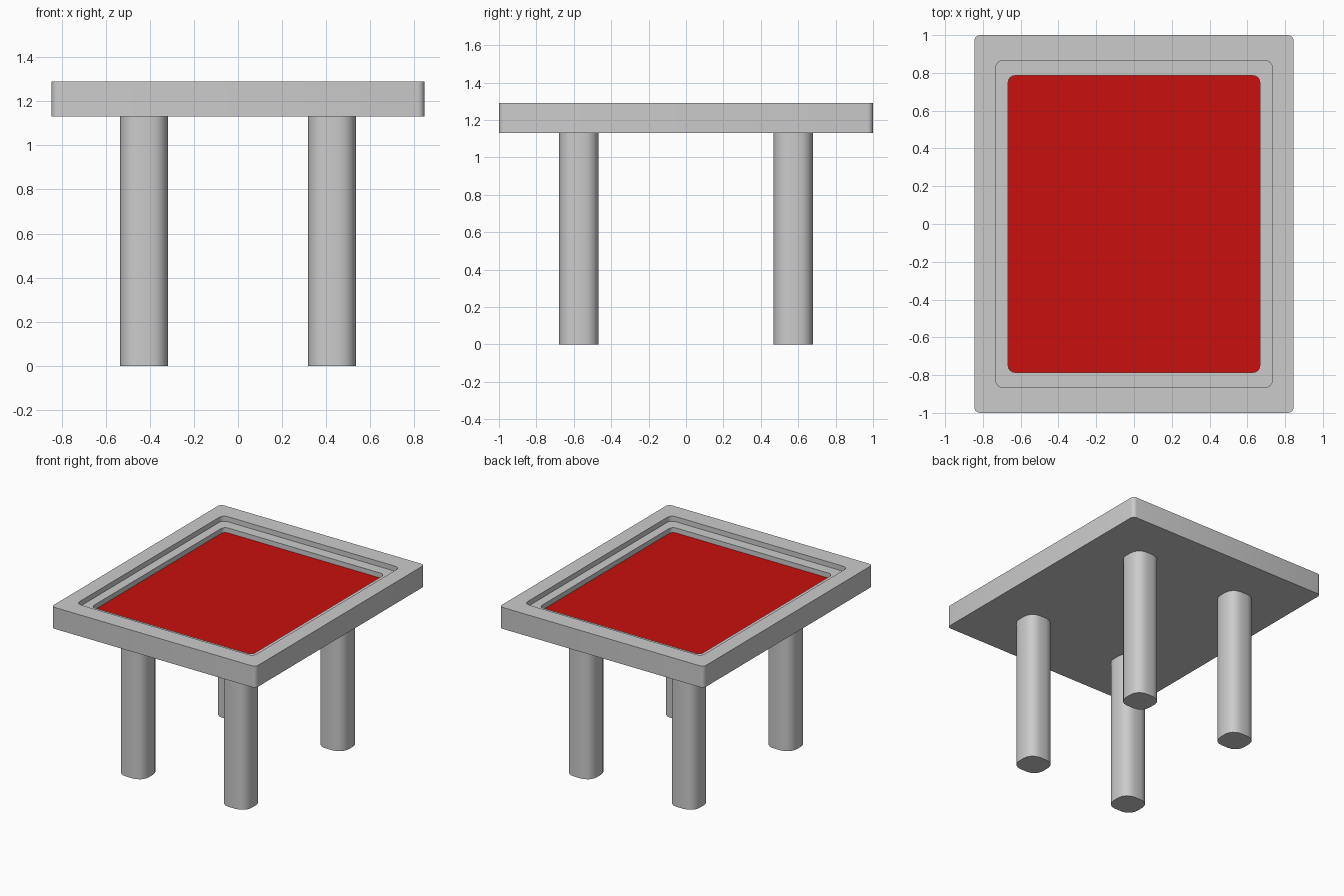
import bpy, bmesh
from math import sin, cos, pi, radians

if "Cube" in bpy.data.objects:
    bpy.data.objects.remove(bpy.data.objects["Cube"])


def rounded_rect(hx, hy, r, seg, cx=0, cy=0):
    """Outline points of a rounded rectangle, counter-clockwise."""
    pts = []
    for i, (sx, sy) in enumerate([(1, 1), (-1, 1), (-1, -1), (1, -1)]):
        for k in range(seg + 1):
            a = (i + k / seg) * pi / 2
            pts.append((cx + sx * (hx - r) + r * cos(a), cy + sy * (hy - r) + r * sin(a)))
    return pts


def loft(name, rings):
    """Skin a list of (outline, z) rings and cap both ends."""
    bm = bmesh.new()
    loops = [[bm.verts.new((x, y, z)) for x, y in pts] for pts, z in rings]
    n = len(loops[0])
    for a, b in zip(loops, loops[1:]):
        for i in range(n):
            j = (i + 1) % n
            bm.faces.new((a[i], a[j], b[j], b[i]))
    bm.faces.new(loops[0][::-1])
    bm.faces.new(loops[-1])
    bmesh.ops.recalc_face_normals(bm, faces=bm.faces)
    mesh = bpy.data.meshes.new(name)
    bm.to_mesh(mesh)
    bm.free()
    obj = bpy.data.objects.new(name, mesh)
    bpy.context.collection.objects.link(obj)
    bpy.ops.object.select_all(action='DESELECT')
    obj.select_set(True)
    bpy.context.view_layer.objects.active = obj
    bpy.ops.object.shade_smooth_by_angle(angle=radians(35))
    return obj


BOTTOM, TOP = 1.13, 1.29
LEDGE, FLOOR = TOP - 0.038, TOP - 0.078

# Table top: slab with a two-step recess
outer = rounded_rect(0.845, 1.0, 0.03, 4)
step = rounded_rect(0.733, 0.866, 0.04, 4)
inner = rounded_rect(0.666, 0.785, 0.035, 4)
loft("table_top", [(outer, BOTTOM), (outer, TOP), (step, TOP),
                   (step, LEDGE), (inner, LEDGE), (inner, FLOOR)])

# Red panel lying on the recess floor
panel = loft("red_panel", [(inner, FLOOR - 0.01), (inner, FLOOR + 0.003)])
red = bpy.data.materials.new("red")
red.diffuse_color = (0.58, 0.005, 0.004, 1)
red.use_nodes = True
red.node_tree.nodes["Principled BSDF"].inputs["Base Color"].default_value = red.diffuse_color
panel.data.materials.append(red)

# Four rounded-square legs
for side, sx in (("left", -1), ("right", 1)):
    for end, sy in (("front", -1), ("back", 1)):
        outline = rounded_rect(0.108, 0.105, 0.078, 4, sx * 0.426, sy * 0.573)
        loft(f"{end}_{side}_leg", [(outline, 0), (outline, BOTTOM)])
